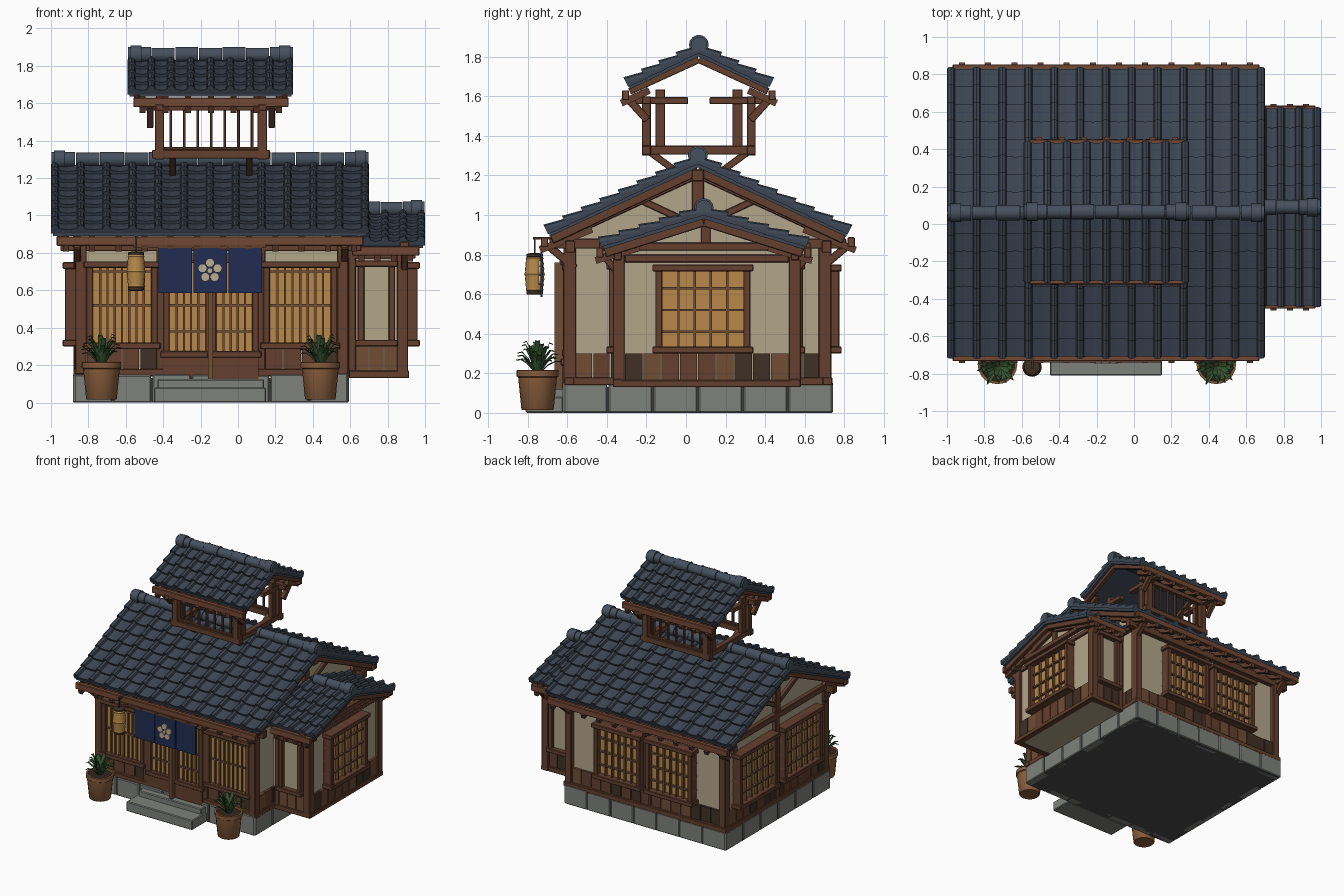
import bpy, bmesh, math, random
from mathutils import Matrix, Vector

if "Cube" in bpy.data.objects:
    bpy.data.objects.remove(bpy.data.objects["Cube"])
random.seed(4)

COL = dict(tile=(.045, .06, .085), ridge=(.06, .08, .11), wood=(.125, .05, .027), dark=(.05, .03, .018), fascia=(.17, .065, .033),
           plaster=(.45, .38, .26), amber=(.48, .25, .07), stone=(.21, .22, .20), base=(.07, .07, .07), slat=(.16, .075, .035),
           navy=(.015, .026, .085), cream=(.5, .42, .3), clay=(.25, .11, .045), leaf=(.035, .09, .028), soil=(.03, .02, .012))
MATS = {}
for k, c in COL.items():
    MATS[k] = bpy.data.materials.new(k)
    MATS[k].diffuse_color = (*c, 1)

def finish(name, bm, mat, M=None, smooth=False, bevel=0):
    bmesh.ops.recalc_face_normals(bm, faces=bm.faces)
    me = bpy.data.meshes.new(name)
    bm.to_mesh(me); bm.free()
    if M is not None: me.transform(M)
    ob = bpy.data.objects.new(name, me)
    bpy.context.collection.objects.link(ob)
    me.materials.append(MATS[mat])
    if bevel:
        b = ob.modifiers.new('bevel', 'BEVEL'); b.width = bevel; b.segments = 1
    if smooth:
        bpy.ops.object.select_all(action='DESELECT')
        ob.select_set(True); bpy.context.view_layer.objects.active = ob
        bpy.ops.object.shade_smooth_by_angle(angle=math.radians(35))
    return ob

def boxes(name, mat, bs=(), beams=(), M=None, bevel=0):
    """bs: (x0,x1,y0,y1,z0,z1); beams: (start, end, width, height)"""
    bm = bmesh.new()
    for x0, x1, y0, y1, z0, z1 in bs:
        T = Matrix.Translation(((x0+x1)/2, (y0+y1)/2, (z0+z1)/2)) @ Matrix.Diagonal((abs(x1-x0), abs(y1-y0), abs(z1-z0), 1))
        bmesh.ops.create_cube(bm, size=1, matrix=T)
    for p, q, w, h in beams:
        p, q = Vector(p), Vector(q)
        d = q - p
        R = d.to_track_quat('Y', 'Z').to_matrix().to_4x4()
        bmesh.ops.create_cube(bm, size=1, matrix=Matrix.Translation((p+q)/2) @ R @ Matrix.Diagonal((w, d.length, h, 1)))
    return finish(name, bm, mat, M, bevel=bevel)

def prism(name, mat, pts, x0, x1):
    """closed (y,z) profile extruded along x"""
    bm = bmesh.new()
    f = bm.faces.new([bm.verts.new((x0, y, z)) for y, z in pts])
    r = bmesh.ops.extrude_face_region(bm, geom=[f])
    bmesh.ops.translate(bm, vec=(x1-x0, 0, 0), verts=[v for v in r['geom'] if isinstance(v, bmesh.types.BMVert)])
    return finish(name, bm, mat)

def lathe(name, mat, prof, M, n=16):
    bm = bmesh.new()
    rings = [[bm.verts.new((r*math.cos(a*math.tau/n), r*math.sin(a*math.tau/n), z)) for a in range(n)] for r, z in prof]
    for A, B in zip(rings, rings[1:]):
        for i in range(n): bm.faces.new((A[i], A[(i+1) % n], B[(i+1) % n], B[i]))
    bm.faces.new(rings[0]); bm.faces.new(rings[-1])
    return finish(name, bm, mat, M, smooth=True)

def face(ang, x, y):
    """wall frame: local x runs along the wall, local -y points outward"""
    return Matrix.Translation((x, y, 0)) @ Matrix.Rotation(math.radians(ang), 4, 'Z')

def roof(name, x0, x1, yc, apex, half, eave, rows, cols, ridge_z, ridge_x0):
    L = math.hypot(half, apex-eave)
    c, s = half/L, (apex-eave)/L
    r = .021
    prof = []
    for i in range(cols+1):
        u = x0 + r + i*(x1-x0-2*r)/cols
        prof += [(u + r*math.cos(a), .024*math.sin(a)) for a in (math.pi*(1-k/4) for k in range(5))]
        if i < cols: prof.append((u + (x1-x0-2*r)/cols/2, -.006))
    bm = bmesh.new()
    for side in (-1, 1):
        for j in range(rows):
            def P(u, t, h): return bm.verts.new((u, yc + side*(t*c + h*s), apex - t*s + h*c))
            t0, t1 = j*L/rows, (j+1)*L/rows + .012
            A = [P(u, t0, h+.002) for u, h in prof]
            B = [P(u, t1, h+.022) for u, h in prof]
            C = [P(u, t1, -.008) for u, h in prof]
            D = [P(u, t0, -.012) for u, h in (prof[0], prof[-1])]
            for i in range(len(prof)-1):
                bm.faces.new((A[i], A[i+1], B[i+1], B[i]))
                bm.faces.new((B[i], B[i+1], C[i+1], C[i]))
            bm.faces.new((A[0], B[0], C[0], D[0])); bm.faces.new((A[-1], B[-1], C[-1], D[1]))
    finish(name + '_tiles', bm, 'tile')
    # deck under the tiles
    prism(name + '_deck', 'tile', [(yc, apex), (yc-half, eave), (yc-half, eave-.025), (yc, apex-.03), (yc+half, eave-.025), (yc+half, eave)], x0+.01, x1-.01)
    # rounded ridge tiles with larger end caps
    bm = bmesh.new()
    n = max(2, round((x1-ridge_x0)/.13))
    w = (x1-ridge_x0)/n
    segs = [(ridge_x0+w*(i+.5), w*.97, .037 if i % 2 else .041) for i in range(n)]
    segs += [(x1-.045, .06, .05)] + ([(x0+.045, .06, .05)] if ridge_x0 == x0 else [])
    for x, l, rad in segs:
        bmesh.ops.create_cone(bm, cap_ends=True, segments=14, radius1=rad, radius2=rad, depth=l,
                              matrix=Matrix.Translation((x, yc, ridge_z)) @ Matrix.Rotation(math.pi/2, 4, 'Y'))
    finish(name + '_ridge', bm, 'ridge', smooth=True)

def window(name, M, u0, u1, z0, z1, cols, hs, depth=.075, fill='amber'):
    t = .035
    boxes(name + '_pane', fill, [(u0+.01, u1-.01, -depth*.45, .01, z0+.01, z1-.01)], M=M)
    boxes(name + '_frame', 'wood', [(u0, u0+t, -depth, 0, z0, z1), (u1-t, u1, -depth, 0, z0, z1),
          (u0-.015, u1+.015, -depth-.012, 0, z1-t, z1), (u0-.015, u1+.015, -depth-.012, 0, z0, z0+t)], M=M, bevel=.004)
    bs = [(u0+t+(u1-u0-2*t)*i/cols-.006, u0+t+(u1-u0-2*t)*i/cols+.006, -depth*.75, 0, z0, z1) for i in range(1, cols)]
    bs += [(u0, u1, -depth*.7, 0, z-.006, z+.006) for z in hs]
    if bs: boxes(name + '_lattice', 'slat', bs, M=M)

def planks(name, M, u0, u1, z0, z1, gaps=()):
    n = max(1, round((u1-u0)/.09)); w = (u1-u0)/n
    sets = {'wood': [], 'dark': [], 'slat': []}
    for i in range(n):
        sets[random.choice(('wood', 'dark', 'wood', 'slat'))].append((u0+i*w+.003, u0+(i+1)*w-.003, -.018-random.random()*.006, .01, z0, z1))
    for k, b in sets.items():
        if b: boxes(name + '_' + k, k, b, M=M)

XC, YC = -.145, .06
FR, RT, BK, LF = face(0, 0, -.57), face(90, .56, 0), face(180, 0, .70), face(-90, -.85, 0)

# foundation and steps
boxes('foundation_core', 'base', [(-.875, .585, -.615, .735, 0, .13)])
st = []
for n, a0, a1, fn in ((7, -.88, .59, lambda a, b, h: [(a, b, -.625, -.56, .0, h), (a, b, .68, .742, .0, h)]),
                      (6, -.622, .742, lambda a, b, h: [(-.883, -.82, a, b, .0, h), (.53, .593, a, b, .0, h)])):
    for i in range(n):
        w = (a1-a0)/n
        st += fn(a0+i*w+.004, a0+(i+1)*w-.004, .145+.012*random.random())
boxes('foundation_stones', 'stone', st, bevel=.006)
boxes('entry_steps', 'stone', [(-.45, .15, -.81, -.62, 0, .08), (-.43, .14, -.68, -.6, .07, .125)], bevel=.006)

# plaster bodies with gables
prism('main_walls', 'plaster', [(-.57, .14), (.70, .14), (.70, .90), (YC, 1.215), (-.57, .90)], -.85, .56)
prism('annex_walls', 'plaster', [(-.34, .14), (.54, .14), (.54, .83), (.1, .985), (-.34, .83)], .54, .885)

# roofs
roof('main_roof', -1.0, .70, YC, 1.27, .75, .915, 8, 12, 1.30, -1.0)
roof('annex_roof', .57, 1.0, .09, 1.01, .51, .85, 5, 4, 1.035, .64)
roof('cupola_roof', -.59, .295, .065, 1.83, .35, 1.66, 4, 8, 1.86, -.59)

# main posts, sills and wall plates
b = [(x-.03, x+.03, y-.035, y+.03, .15, .87) for x in (-.84, .56) for y in (-.585, .705)]
b += [(x-.022, x+.022, -.61, -.56, .15, .87) for x in (-.415, .125)] + [(XC-.025, XC+.025, .69, .725, .15, .87)]
b += [(x-.025, x+.025, .04, .09, .15, .87) for x in (-.855,)]
b += [(-.88, .60, y-.025, y+.025, .14, .18) for y in (-.59, .715)] + [(x-.025, x+.025, -.61, .73, .14, .18) for x in (-.855, .57)]
b += [(-.95, .66, y-.025, y+.025, .81, .87) for y in (-.585, .71)]
b += [(x-.025, x+.025, -.69, .81, .83, .88) for x in (-.86, .57)]
b += [(x-.022, x+.022, YC-.03, YC+.03, .88, 1.21) for x in (-.86, .57)]
b += [(-.97, .67, YC-.03, YC+.03, 1.17, 1.23)]
bm_ = []
for x in (-.86, .57):
    for s in (-1, 1):
        bm_ += [((x, YC+s*.02, 1.2), (x, YC+s*.70, .885), .035, .045), ((x, YC+s*.02, .95), (x, YC+s*.30, 1.08), .03, .035),
                ((x, YC+s*.62, .73), (x, YC+s*.75, .84), .04, .04)]
for x in (-.95, .65):
    for s in (-1, 1): bm_.append(((x, YC, 1.225), (x, YC+s*.74, .878), .03, .05))
boxes('main_timber_frame', 'wood', b, bm_, bevel=.004)

# eave fascias and rafter tails
def eaves(name, x0, x1, yc, off, z, n, drop=.05, run=.24, rise=.1):
    boxes(name + '_fascia', 'fascia', [(x0, x1, yc+s*off-.018, yc+s*off+.018, z, z+.05) for s in (-1, 1)], bevel=.004)
    boxes(name + '_rafters', 'wood', [], [((x, yc+s*(off-run), z+rise-.01), (x, yc+s*(off+.022), z-.015), .032, .035)
          for s in (-1, 1) for x in (x0+.05+(x1-x0-.1)*i/(n-1) for i in range(n))])
eaves('main_eave', -.97, .67, YC, .775, .838, 12)
eaves('annex_eave', .61, .97, .09, .525, .785, 4, run=.2, rise=.06)
eaves('cupola_eave', -.56, .27, .065, .37, 1.58, 7, run=.12, rise=.06)

# annex frame
b = [(.85, .91, y-.03, y+.03, .13, .85) for y in (-.34, .55)] + [(.59, .63, y-.02, y+.02, .13, .82) for y in (-.345, .55)]
b += [(.58, .915, y-.025, y+.025, .13, .17) for y in (-.345, .55)] + [(.865, .915, -.37, .58, .13, .165), (.865, .915, -.44, .63, .82, .86)]
b += [(.87, .905, .075, .125, .85, .98), (.56, .96, .07, .12, .95, .99)] + [(.58, .95, y-.02, y+.02, .77, .82) for y in (-.345, .55)]
b += [(.875, .9, -.31, .52, .76, .8)]
bm_ = [((x, .09, .965), (x, .09+s*.50, .808), .03, .045) for x in (.895, .955) for s in (-1, 1)]
bm_ += [((.89, .1+s*.44, .7), (.89, .1+s*.52, .8), .035, .035) for s in (-1, 1)]
boxes('annex_timber_frame', 'wood', b, bm_, bevel=.004)
boxes('annex_floor', 'plaster', [(.58, .89, -.35, .55, .135, .15)])

# wainscot planks
planks('front_left_planks', FR, -.81, -.43, .17, .29)
planks('front_right_planks', FR, .14, .54, .17, .29)
planks('back_planks', BK, -.54, .82, .17, .30)
planks('left_planks', LF, -.68, .56, .17, .30)
planks('right_planks', RT, -.56, .68, .17, .30)
AR, AF, AB = face(90, .885, 0), face(0, 0, -.34), face(180, 0, .54)
planks('annex_side_planks', AR, -.31, .52, .16, .30)
planks('annex_front_planks', AF, .62, .86, .16, .30)
planks('annex_back_planks', AB, -.86, -.62, .16, .30)

# windows
Z3 = (.41, .52, .63)
for i, (a, c) in enumerate(((-.81, -.43), (.135, .53))):
    window(f'front_window_{i}', FR, a, c, .285, .755, 8, (.52, .70), depth=.045)
for i, (a, c) in enumerate(((-.30, .12), (.17, .59))):
    window(f'back_window_{i}', BK, a, c, .30, .75, 6, Z3)
for i, (a, c) in enumerate(((-.61, -.12), (-.03, .46))):
    window(f'left_window_{i}', LF, a, c, .30, .75, 6, Z3)
window('annex_window', AR, -.155, .325, .30, .75, 5, Z3)
window('annex_front_panel', AF, .64, .84, .30, .76, 1, (), depth=.05, fill='plaster')
window('annex_back_panel', AB, -.84, -.64, .30, .76, 1, (), depth=.05, fill='plaster')

# sliding doors
for i, (a, c) in enumerate(((-.40, -.14), (-.15, .11))):
    window(f'door_{i}', FR, a, c, .24, .78, 5, (.38, .52), depth=.04+.012*i)
    boxes(f'door_{i}_lower_panel', 'wood', [(a, c, -.045-.012*i, 0, .125, .25)], M=FR)
boxes('door_stile_and_lintel', 'slat', [(-.16, -.135, -.665, -.62, .11, .76), (-.42, .13, -.64, -.6, .76, .80)])

# split entrance curtain on a rod, with flower motif
boxes('curtain', 'navy', [(-.425+i*.187, -.425+i*.187+.18, -.736, -.724, .585, .83) for i in range(3)])
boxes('curtain_rod', 'wood', [(-.56, .15, -.74, -.72, .825, .845)])
bm = bmesh.new()
for i in range(6):
    a, R = math.pi/2 + i*math.tau/5, (.042 if i < 5 else 0)
    rad = .024 if i < 5 else .015
    bmesh.ops.create_cone(bm, cap_ends=True, segments=14, radius1=rad, radius2=rad, depth=.012,
        matrix=Matrix.Translation((-.15+R*math.cos(a), -.74, .705+R*math.sin(a))) @ Matrix.Rotation(math.pi/2, 4, 'X'))
finish('flower_motif', bm, 'cream')

# lantern on bracket
LM = Matrix.Translation((-.545, -.765, 0))
lathe('lantern_shade', 'amber', [(.04, .615)] + [(.052 - .0012*abs(i-6) - (.004 if i % 2 else 0), .62+i*.0135) for i in range(13)] + [(.04, .79)], LM)
lathe('lantern_cap', 'dark', [(.035, .785), (.042, .79), (.042, .803), (.02, .808)], LM)
lathe('lantern_foot', 'dark', [(.035, .597), (.042, .602), (.042, .615), (.035, .62)], LM)
boxes('lantern_bracket', 'dark', [(-.552, -.538, -.772, -.64, .875, .89), (-.549, -.541, -.769, -.761, .80, .88)])

# cupola: open lattice belfry standing over the ridge
cy = .065
b = []
for s in (-1, 1):
    y = cy + s*.265
    b += [(-.46, .17, y-.022, y+.022, 1.305, 1.35), (-.50, .21, y-.02, y+.02, 1.56, 1.60), (-.42, .13, y-.012, y+.012, 1.35, 1.365)]
    b += [(-.36+i*.0725-.007, -.36+i*.0725+.007, y-.01, y+.01, 1.35, 1.57) for i in range(7)]
    for x in (-.42, .13):
        b += [(x-.025, x+.025, y-.022, y+.022, 1.30, 1.58)]
        ya, yb = sorted((cy+s*.055, cy+s*.39))
        b += [(x-.02, x+.02, cy+s*.195-.025, cy+s*.195+.025, 1.34, 1.635), (x-.022, x+.022, ya, yb, 1.56, 1.595)]
b += [(x-.022, x+.022, cy-.28, cy+.28, 1.305, 1.35) for x in (-.42, .13)]
bm_ = []
for s in (-1, 1):
    for x in (-.47, .18): bm_.append(((x, cy+s*.26, 1.48), (x, cy+s*.36, 1.59), .035, .04))
    for x in (-.35, .06): bm_.append(((x, cy+s*.25, 1.32), (x, cy+s*.10, 1.21), .035, .035))
    for x in (-.54, .25): bm_.append(((x, cy, 1.785), (x, cy+s*.35, 1.625), .03, .035))
boxes('cupola_frame', 'wood', b, bm_, bevel=.003)

# potted plants
for k, px in (('left', -.73), ('right', .44)):
    M = Matrix.Translation((px, -.75, 0))
    lathe(k + '_pot', 'clay', [(.078, .015), (.082, .02), (.098, .18), (.106, .185), (.106, .215), (.092, .217), (.088, .195)], M, 20)
    lathe(k + '_soil', 'soil', [(.088, .19), (.088, .205)], M)
    bm = bmesh.new()
    for i in range(26):
        a, reach, top = i*2.4, .06+.06*((i*7) % 26)/26, .17-.11*((i*7) % 26)/26
        d, n = Vector((math.cos(a), math.sin(a), 0)), Vector((-math.sin(a), math.cos(a), 0))
        prev = None
        for t, w in ((0, .008), (.4, .015), (.75, .012), (1, .001)):
            c = d*(.01+reach*t) + Vector((0, 0, .2 + top*math.sin(t*1.9)))
            ring = [bm.verts.new(c-n*w), bm.verts.new(c-Vector((0, 0, .005))), bm.verts.new(c+n*w)]
            if prev:
                for q in (0, 1): bm.faces.new((prev[q], prev[q+1], ring[q+1], ring[q]))
            prev = ring
    finish(k + '_plant', bm, 'leaf', M)

for m in bpy.data.materials:
    if m.users and not m.is_grease_pencil:
        m.use_nodes = True
        m.node_tree.nodes["Principled BSDF"].inputs["Base Color"].default_value = m.diffuse_color
